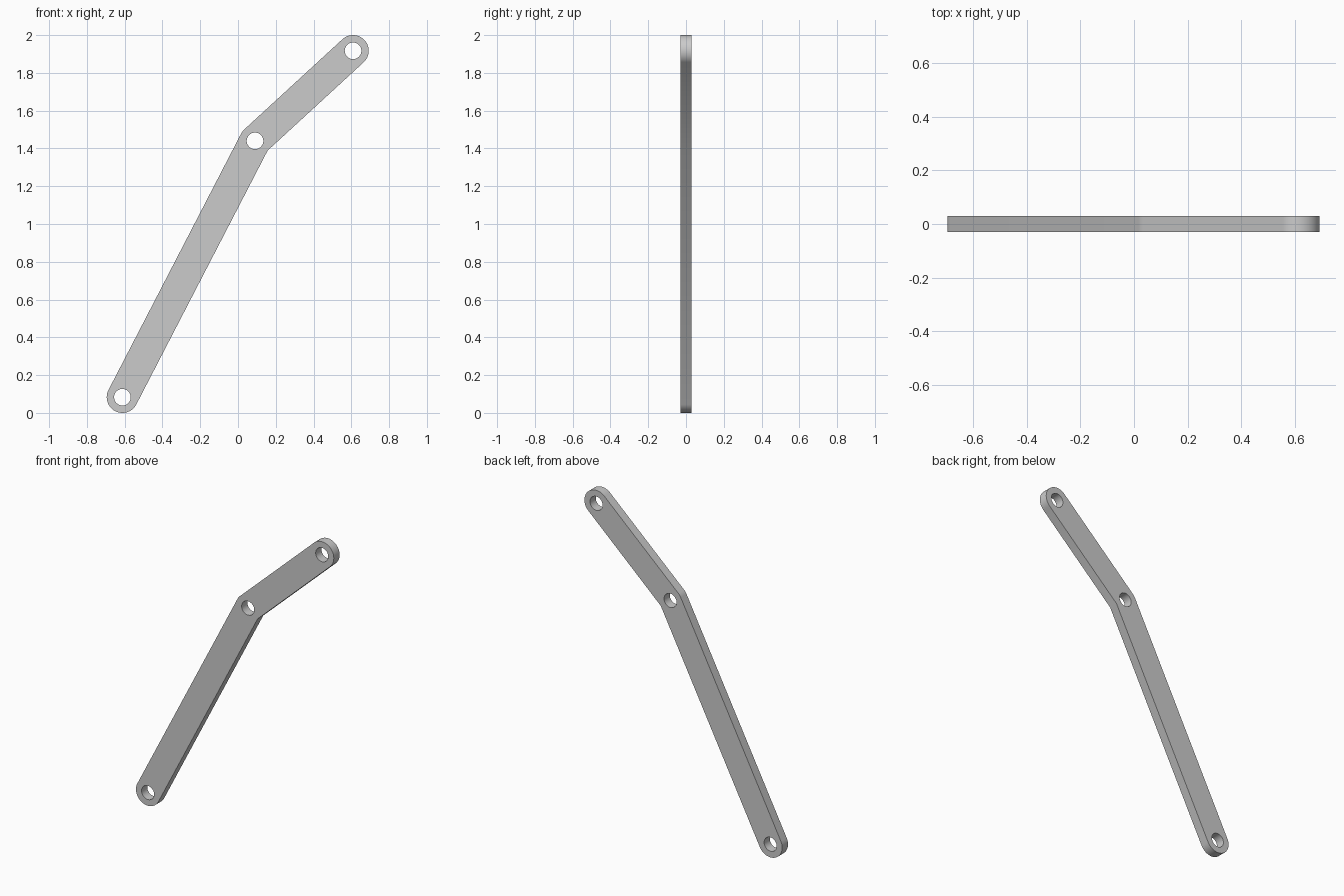
import bpy, bmesh
from math import atan2, cos, sin, pi
from mathutils import Vector

if "Cube" in bpy.data.objects:
    bpy.data.objects.remove(bpy.data.objects["Cube"])

R, HOLE, THICK = 0.083, 0.044, 0.058
low, bend, high = Vector((-0.612, 0.083)), Vector((0.09, 1.44)), Vector((0.609, 1.917))


def arc(center, radius, start, end, steps):
    """Points along an arc in the front (x, z) plane, ends included."""
    return [center + radius * Vector((cos(a), sin(a)))
            for a in (start + (end - start) * i / steps for i in range(steps + 1))]


# Directions of the two arms
a1 = atan2(*(bend - low).yx)
a2 = atan2(*(high - bend).yx)
n1 = Vector((sin(a1), -cos(a1)))
n2 = Vector((sin(a2), -cos(a2)))
inner_corner = bend + R * (n1 + n2) / (1 + n1.dot(n2))

# Outline: round ends, rounded outer bend, sharp inner bend
outline = (arc(low, R, a1 + pi / 2, a1 + 3 * pi / 2, 32)
           + [inner_corner]
           + arc(high, R, a2 - pi / 2, a2 + pi / 2, 32)
           + arc(bend, R, a2 + pi / 2, a1 + pi / 2, 8))
holes = [arc(c, HOLE, 0, 2 * pi, 48)[:-1] for c in (low, bend, high)]

# Fill the outline around the pin holes, then extrude to thickness
bm = bmesh.new()
for loop in [outline] + holes:
    verts = [bm.verts.new((p.x, -THICK / 2, p.y)) for p in loop]
    for i, v in enumerate(verts):
        bm.edges.new((verts[i - 1], v))
bmesh.ops.triangle_fill(bm, use_beauty=True, edges=bm.edges[:], normal=(0, -1, 0))
geom = bmesh.ops.extrude_face_region(bm, geom=bm.faces[:], use_keep_orig=True)["geom"]
bmesh.ops.translate(bm, vec=(0, THICK, 0),
                    verts=[g for g in geom if isinstance(g, bmesh.types.BMVert)])
bmesh.ops.remove_doubles(bm, verts=bm.verts[:], dist=1e-5)
bmesh.ops.recalc_face_normals(bm, faces=bm.faces[:])

mesh = bpy.data.meshes.new("bent_link_bar")
bm.to_mesh(mesh)
bm.free()
bar = bpy.data.objects.new("bent_link_bar", mesh)
bpy.context.collection.objects.link(bar)

# Smooth round ends and holes, crisp rims
bpy.context.view_layer.objects.active = bar
bar.select_set(True)
bpy.ops.object.shade_smooth_by_angle()
